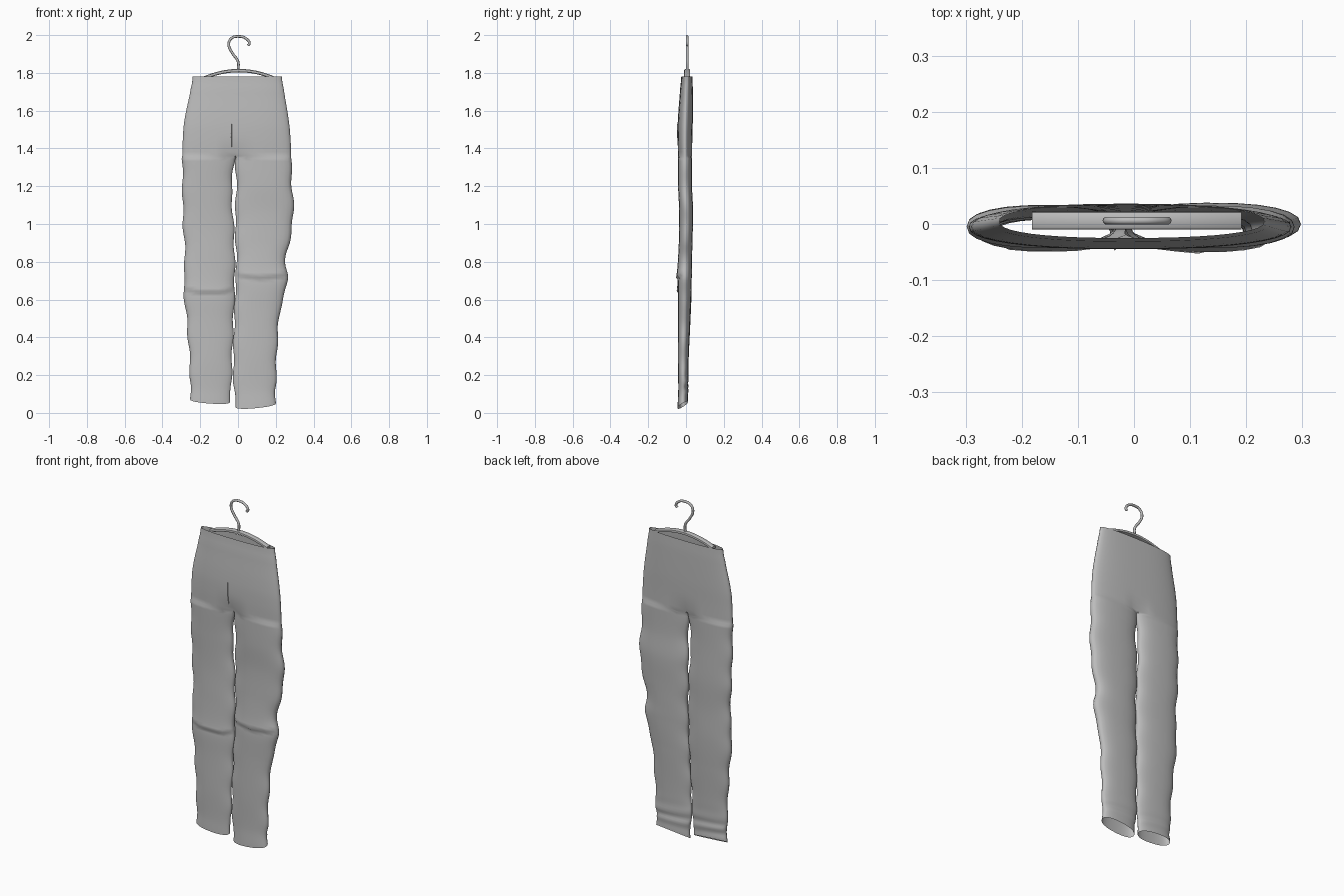
import bpy, bmesh, math
from mathutils import Vector

cube = bpy.data.objects.get("Cube")
if cube:
    bpy.data.objects.remove(cube)

def material(name, rgb):
    m = bpy.data.materials.new(name)
    m.use_nodes = True
    m.diffuse_color = (*rgb, 1)
    m.node_tree.nodes["Principled BSDF"].inputs["Base Color"].default_value = (*rgb, 1)
    return m

GREY = material("plain grey", (0.5, 0.5, 0.5))
HALF, INNER = 21, 5          # points on the outer and inner run of a leg ring
CROTCH = 1.36
MID = -0.015

def finish(bm, name, angle=40):
    mesh = bpy.data.meshes.new(name)
    bm.to_mesh(mesh)
    bm.free()
    ob = bpy.data.objects.new(name, mesh)
    bpy.context.collection.objects.link(ob)
    mesh.materials.append(GREY)
    bpy.ops.object.select_all(action='DESELECT')
    ob.select_set(True)
    bpy.context.view_layer.objects.active = ob
    bpy.ops.object.shade_smooth_by_angle(angle=math.radians(angle))
    return ob

def sample(rows, z):
    """Smooth lookup of the profile rows (sorted downwards) at a height."""
    z = min(max(z, rows[-1][0]), rows[0][0])
    i = next(k for k in range(len(rows) - 1) if z >= rows[k + 1][0])
    p = [rows[min(max(i + d, 0), len(rows) - 1)] for d in (-1, 0, 1, 2)]
    t = (rows[i][0] - z) / (rows[i][0] - rows[i + 1][0])
    return [b + 0.5 * t * (c - a + t * (2*a - 5*b + 4*c - d + t * (3*(b - c) + d - a)))
            for a, b, c, d in list(zip(*p))[1:]]

def rounded(a, power=0.85):
    """Point on a slightly squared unit circle."""
    c, s = math.cos(a), math.sin(a)
    return math.copysign(abs(c) ** power, c), math.copysign(abs(s) ** power, s)

# height, right edge, left edge, front, back
HIPS = [(1.78, -.24, .232, -.025, .034), (1.72, -.25, .242, -.031, .036),
        (1.55, -.283, .268, -.043, .036), (1.45, -.292, .278, -.045, .034),
        (CROTCH, -.295, .281, -.043, .033)]
# height, outer edge, inner edge, front, back
RIGHT = [(CROTCH, -.295, MID, -.043, .033), (1.2, -.294, -.034, -.038, .032),
         (1.0, -.29, -.024, -.034, .034), (.83, -.281, -.018, -.038, .03),
         (.66, -.287, -.018, -.042, .03), (.5, -.272, -.024, -.04, .024),
         (.28, -.256, -.032, -.042, .014), (.12, -.253, -.036, -.04, .01),
         (.04, -.251, -.045, -.042, .01)]
LEFT = [(CROTCH, .281, MID, -.043, .033), (1.2, .286, -.008, -.042, .032),
        (1.06, .294, -.014, -.036, .038), (.9, .272, -.012, -.038, .034),
        (.79, .25, -.008, -.042, .032), (.7, .262, -.012, -.044, .03),
        (.54, .222, -.018, -.042, .024), (.3, .205, -.024, -.043, .014),
        (.12, .2, -.022, -.041, .011), (.015, .198, -.01, -.045, .01)]

def hip_point(z, a):
    x0, x1, yf, yb = sample(HIPS, z)
    c, s = rounded(a)
    x = MID + c * ((x1 - MID) if c > 0 else (MID - x0))
    y = (yf + yb) / 2 + s * (yb - yf) / 2
    # centre seam sinks towards the crotch
    cleft = max(0, 1 - (z - CROTCH) / 0.12) ** 2 * math.exp(-((x - MID) / 0.035) ** 2)
    return Vector((x, y + (-y) * 0.55 * cleft, z))

def leg_point(rows, z, a, knee, hem):
    xo, xi, yf, yb = sample(rows, z)
    c, s = rounded(a)
    x = (xo + xi) / 2 + c * (xo - xi) / 2
    out = (x - xi) / (xo - xi)
    # cloth fold hanging over the knee, sagging in the middle
    fold = knee + 0.08 * (out - 0.5) ** 2
    lip = 0.0
    if s < 0:
        lip = 0.009 * math.exp(-(z - fold) / 0.05) if z > fold else -0.004 * math.exp((z - fold) / 0.03)
    # broad wrinkles on the side edges and behind the ankle
    x += 0.004 * c * math.sin(z * 33 + xo * 9) * abs(c)
    wrinkle = 0.003 * math.sin(z * 75 + x * 9) * math.exp(-((z - 0.13) / 0.07) ** 2) if s > 0 else 0
    y = (yf + yb) / 2 + s * (yb - yf) / 2 + lip * s + wrinkle
    # slanted trouser hem, higher at the back
    t = max(0, 1 - (z - rows[-1][0]) / 0.15)
    return Vector((x, y, z + t * (hem * out + 0.6 * max(0, y + 0.045))))

def band(bm, upper, lower, closed=True):
    n = len(upper)
    for i in range(n if closed else n - 1):
        j = (i + 1) % n
        bm.faces.new((upper[i], lower[i], lower[j], upper[j]))

# Trousers: hip rings that split into two legs at the crotch
bm = bmesh.new()
count = 2 * (HALF - 1)
rings = []
for k in range(20):
    z = 1.78 + (CROTCH - 1.78) * k / 19
    rings.append([bm.verts.new(hip_point(z, -math.pi / 2 + math.tau * i / count)) for i in range(count)])
for up, low in zip(rings, rings[1:]):
    band(bm, up, low)
last = rings[-1]
front, back = last[0], last[HALF - 1]
bridge = []
for i in range(1, INNER + 1):
    t = i / (INNER + 1)
    p = back.co.lerp(front.co, t)
    p.z += 0.015 * math.sin(math.pi * t)
    bridge.append(bm.verts.new(p))

spread = math.radians(155)
for rows, outer, knee, hem in (
        (LEFT, last[:HALF], 0.715, 0.02),
        (RIGHT, [front] + last[:HALF - 2:-1], 0.635, 0.015)):
    ring = outer + bridge
    angles = [-spread + 2 * spread * i / (HALF - 1) for i in range(HALF)]
    gap = (math.tau - 2 * spread) / (INNER + 1)
    angles += [spread + gap * (i + 1) for i in range(INNER)]
    # the right leg mirrors through its negative width, so both share angles
    steps = 96
    for k in range(1, steps + 1):
        z = CROTCH + (rows[-1][0] - CROTCH) * k / steps
        new = [bm.verts.new(leg_point(rows, z, a, knee, hem)) for a in angles]
        band(bm, ring, new)
        ring = new
bmesh.ops.recalc_face_normals(bm, faces=bm.faces)
finish(bm, "trousers", 50)

# Fly seam and waistband seam: thin strips lying on the cloth
bm = bmesh.new()
strip = []
for k in range(9):
    z = 1.53 - 0.14 * k / 8
    p = hip_point(z, -math.pi / 2 - 0.02)
    strip.append([bm.verts.new(p + Vector((dx, dy, 0))) for dx, dy in
                  ((-.012, .002), (-.009, -.0025), (-.006, .002))])
for up, low in zip(strip, strip[1:]):
    band(bm, up, low, closed=False)
finish(bm, "fly_seam")

def tube(name, points, radius):
    cu = bpy.data.curves.new(name, 'CURVE')
    cu.dimensions = '3D'
    cu.bevel_depth = radius
    cu.bevel_resolution = 3
    cu.use_fill_caps = True
    sp = cu.splines.new('BEZIER')
    sp.bezier_points.add(len(points) - 1)
    for bp, (x, z) in zip(sp.bezier_points, points):
        bp.co = (x, 0.006, z)
        bp.handle_left_type = bp.handle_right_type = 'AUTO'
    cu.resolution_u = 6
    cu.materials.append(GREY)
    ob = bpy.data.objects.new(name, cu)
    bpy.context.collection.objects.link(ob)
    return ob

# Hanger hook
tube("hanger_hook", [(0, 1.81), (0, 1.86), (-.03, 1.905), (-.049, 1.95), (-.036, 1.982),
                     (.005, 1.993), (.045, 1.98), (.06, 1.955), (.052, 1.945)], 0.007)

# Hanger bar: a flat bowed bar with rounded edges
bm = bmesh.new()
ring = None
for k in range(25):
    x = -0.182 + 0.374 * k / 24
    z = 1.812 - 0.04 * ((x - 0.005) / 0.187) ** 2
    new = []
    for i in range(12):
        c, s = rounded(math.tau * i / 12, 0.6)
        new.append(bm.verts.new((x, 0.006 + 0.016 * c, z + 0.009 * s)))
    if ring:
        band(bm, ring, new)
    else:
        bm.faces.new(new)
    ring = new
bm.faces.new(ring)
bmesh.ops.recalc_face_normals(bm, faces=bm.faces)
finish(bm, "hanger_bar")
